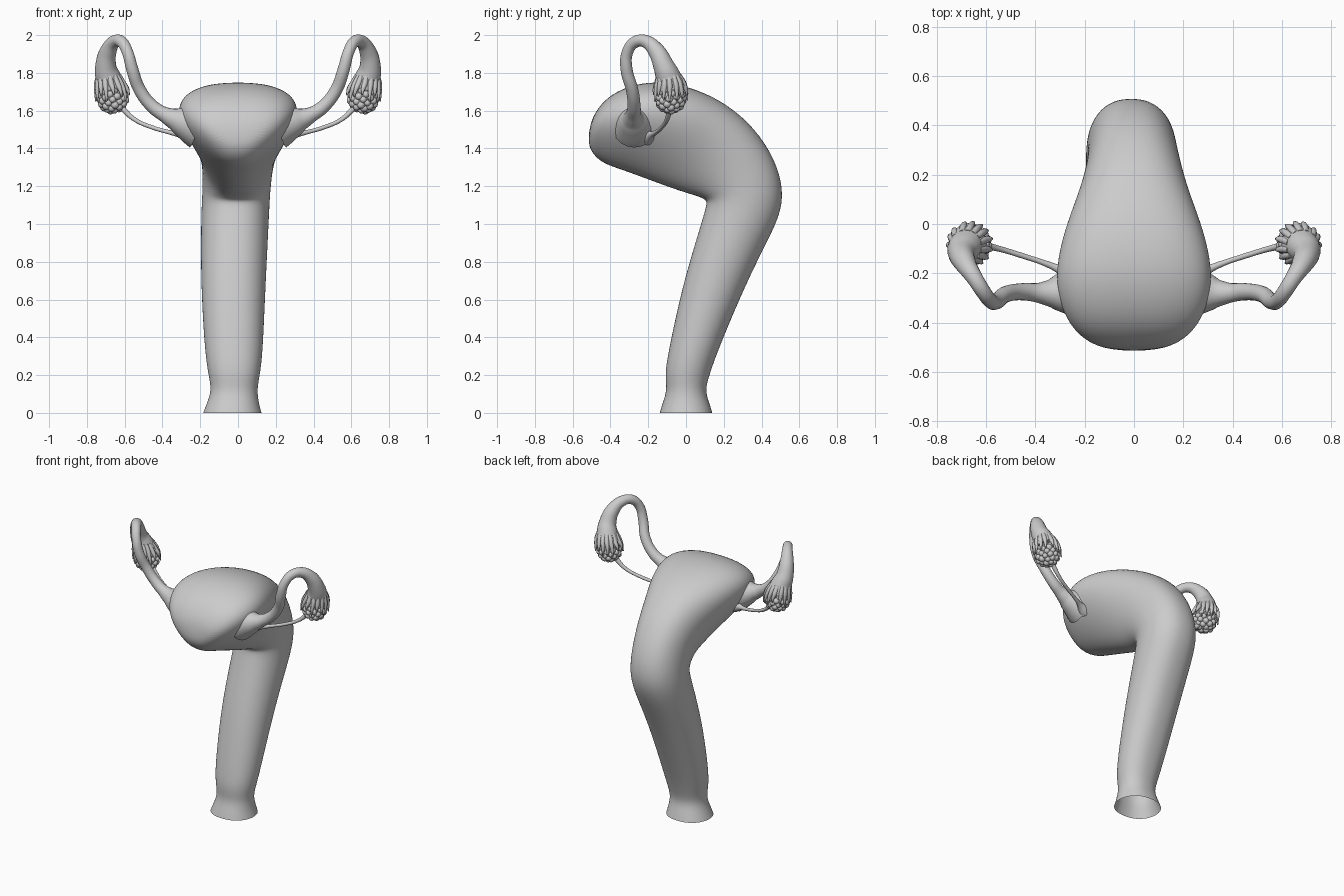
import bpy, bmesh, math, random
from mathutils import Vector, Matrix

if "Cube" in bpy.data.objects:
    bpy.data.objects.remove(bpy.data.objects["Cube"])

random.seed(4)


def finish(bm, name):
    bmesh.ops.recalc_face_normals(bm, faces=bm.faces[:])
    for f in bm.faces:
        f.smooth = True
    me = bpy.data.meshes.new(name)
    bm.to_mesh(me)
    bm.free()
    ob = bpy.data.objects.new(name, me)
    bpy.context.collection.objects.link(ob)
    return ob


def tubes(name, paths, res=6):
    """Round tubes through (x, y, z, radius) points, turned into one mesh."""
    cu = bpy.data.curves.new(name, 'CURVE')
    cu.dimensions = '3D'
    cu.bevel_depth = 1
    cu.bevel_resolution = res
    cu.resolution_u = 6
    cu.use_fill_caps = True
    for pts in paths:
        sp = cu.splines.new('BEZIER')
        sp.radius_interpolation = 'CARDINAL'
        sp.bezier_points.add(len(pts) - 1)
        for bp, p in zip(sp.bezier_points, pts):
            bp.co, bp.radius = p[:3], p[3]
            bp.handle_left_type = bp.handle_right_type = 'AUTO'
    tmp = bpy.data.objects.new(name + "_curve", cu)
    bpy.context.collection.objects.link(tmp)
    bpy.context.view_layer.update()
    me = bpy.data.meshes.new_from_object(
        tmp.evaluated_get(bpy.context.evaluated_depsgraph_get()))
    bpy.data.objects.remove(tmp)
    bm = bmesh.new()
    bm.from_mesh(me)
    return finish(bm, name)


# Main body: inner y,z / outer y,z / half width / centre x / upper flare
rings = [
    (-.14, 0, .14, 0, .155, -.03, 0),
    (-.125, .05, .125, .05, .138, -.027, 0),
    (-.10, .12, .10, .12, .12, -.02, 0),
    (-.113, .2, .125, .2, .136, -.02, 0),
    (-.095, .32, .157, .30, .153, -.022, 0),
    (-.02, .67, .29, .62, .17, -.025, 0),
    (.055, .92, .40, .85, .177, -.02, 0),
    (.10, 1.07, .50, 1.04, .18, -.015, 0),
    (.112, 1.12, .518, 1.18, .18, -.01, 0),
    (.09, 1.135, .475, 1.34, .182, -.005, 0),
    (.05, 1.15, .365, 1.51, .195, 0, .1),
    (-.02, 1.17, .22, 1.635, .225, 0, .22),
    (-.12, 1.205, .06, 1.715, .277, 0, .35),
    (-.24, 1.25, -.1, 1.753, .315, 0, .4),
    (-.35, 1.29, -.24, 1.75, .318, 0, .4),
    (-.44, 1.32, -.37, 1.705, .275, 0, .4),
    (-.495, 1.37, -.455, 1.635, .21, 0, .35),
    (-.52, 1.43, -.508, 1.54, .11, 0, .2),
]
bm = bmesh.new()
N = 32
loops = []
for iy, iz, oy, oz, hw, cx, k in rings:
    loop = []
    for i in range(N):
        a = 2 * math.pi * i / N
        t, c = math.sin(a), math.cos(a)
        w = math.copysign(abs(c) ** .85, c) * (1 + k * t) / (1 + .2 * k)
        u = (1 + t) / 2
        loop.append(bm.verts.new((cx + hw * w, iy + (oy - iy) * u, iz + (oz - iz) * u)))
    loops.append(loop)
for A, B in zip(loops, loops[1:]):
    for i in range(N):
        j = (i + 1) % N
        bm.faces.new((A[i], A[j], B[j], B[i]))
bm.faces.new(loops[-1])  # closed fundus, open lower end
body = finish(bm, "uterus_body")
sub = body.modifiers.new("smooth", 'SUBSURF')
sub.levels = sub.render_levels = 2

# Paired side parts
tube_path = [
    (.22, -.27, 1.52, .12), (.32, -.28, 1.55, .07), (.38, -.28, 1.575, .043),
    (.45, -.275, 1.62, .035), (.52, -.285, 1.71, .033), (.56, -.315, 1.82, .032),
    (.585, -.31, 1.91, .03), (.615, -.27, 1.963, .031), (.65, -.215, 1.967, .034),
    (.685, -.16, 1.92, .044), (.70, -.115, 1.83, .057), (.685, -.09, 1.765, .07),
    (.675, -.082, 1.725, .08)]
cord_path = [
    (.24, -.21, 1.46, .045), (.30, -.185, 1.472, .02), (.36, -.16, 1.485, .012),
    (.45, -.13, 1.51, .011), (.55, -.10, 1.555, .012), (.62, -.085, 1.62, .016)]
centre = Vector((.663, -.082, 1.668))

fingers = []
for i in range(15):
    a = 2 * math.pi * (i + random.uniform(-.2, .2)) / 15
    c, s = math.cos(a), math.sin(a)
    end = random.uniform(1.645, 1.69)
    fingers.append([
        (.684 + .055 * c, -.09 + .055 * s, 1.785, .014),
        (.675 + .073 * c, -.083 + .073 * s, 1.74, .015),
        (.667 + .085 * c, -.082 + .085 * s, (1.74 + end) / 2, .010),
        (.663 + .09 * c, -.082 + .09 * s, end, .004)])

lobes = []
for i in range(64):
    z = 1 - 2 * (i + .5) / 64
    r, a = math.sqrt(1 - z * z), i * 2.39996
    d = Vector((r * math.cos(a), r * math.sin(a), z))
    lobes.append((centre + d * .068, random.uniform(.018, .022)))

for side, sx in (("left", 1), ("right", -1)):
    def flip(path):
        return [(p[0] * sx, *p[1:]) for p in path]
    tubes("fallopian_tube_" + side, [flip(tube_path)], 8)
    tubes("ovarian_ligament_" + side, [flip(cord_path)], 4)
    tubes("fimbriae_" + side, [flip(f) for f in fingers], 3)
    # Ovary: core with a crust of round lobes
    bm = bmesh.new()
    for p, r in [(centre, .074)] + lobes:
        bmesh.ops.create_icosphere(
            bm, subdivisions=2 if r < .05 else 3, radius=r,
            matrix=Matrix.Translation((p.x * sx, p.y, p.z)))
    finish(bm, "ovary_" + side)
